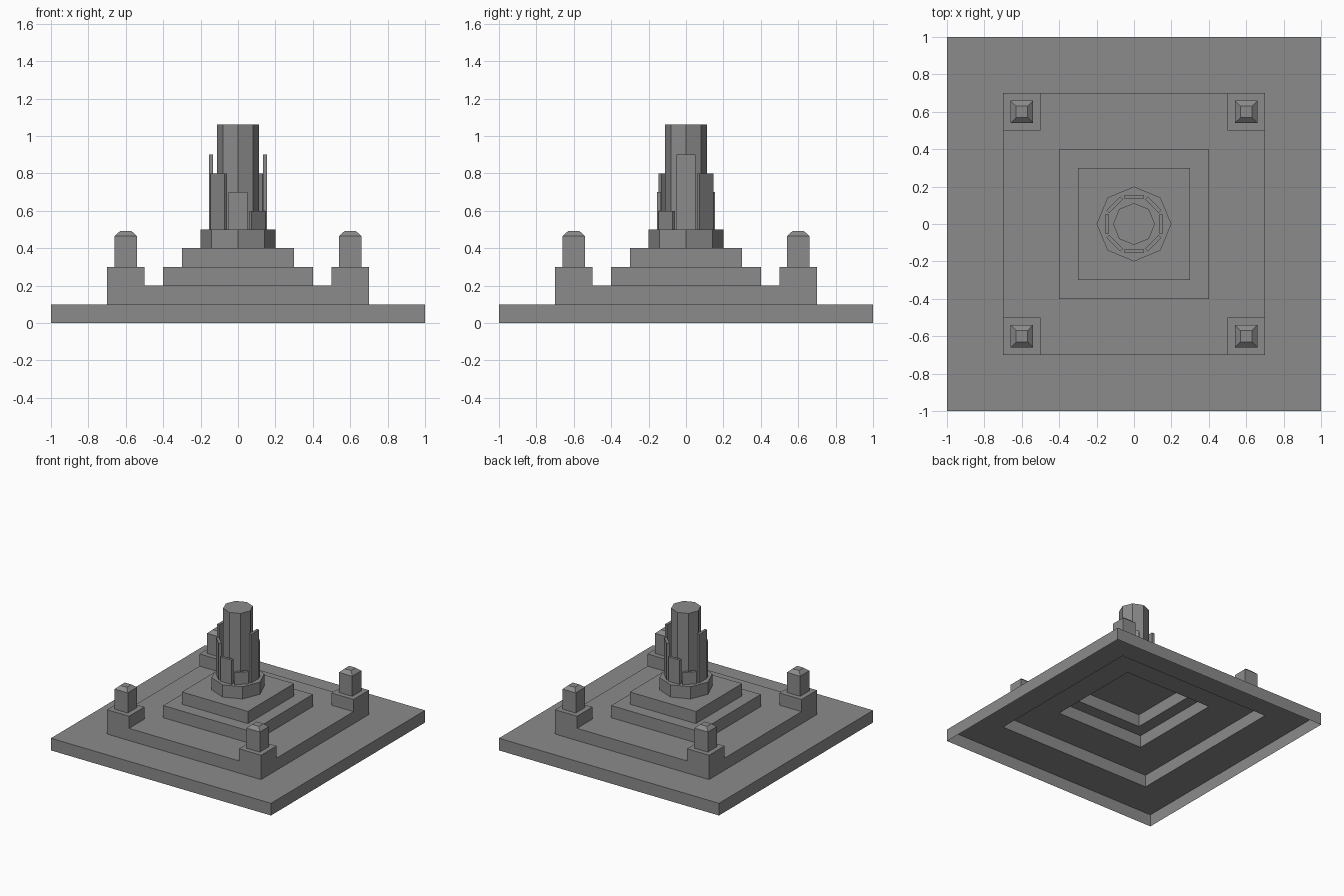
import bpy
import bmesh
from math import sin, cos, pi, sqrt

cube = bpy.data.objects.get("Cube")
if cube:
    bpy.data.objects.remove(cube, do_unlink=True)

# Single stone colour
stone = bpy.data.materials.new("grey_stone")
stone.use_nodes = True
STONE = (0.26, 0.26, 0.26, 1)
stone.diffuse_color = STONE
bsdf = next(n for n in stone.node_tree.nodes if n.type == 'BSDF_PRINCIPLED')
bsdf.inputs["Base Color"].default_value = STONE


def finish(name, bm):
    mesh = bpy.data.meshes.new(name)
    bm.to_mesh(mesh)
    bm.free()
    mesh.materials.append(stone)
    obj = bpy.data.objects.new(name, mesh)
    bpy.context.collection.objects.link(obj)
    return obj


def stack(name, sides, rings, at=(0, 0)):
    """Skin rings of (size, z), open below and capped on top.
    Size is the half width for squares, the corner radius otherwise."""
    bm = bmesh.new()
    turn, scale = (pi / 4, sqrt(2)) if sides == 4 else (0, 1)
    loops = []
    for size, z in rings:
        angles = [turn + 2 * pi * i / sides for i in range(sides)]
        loops.append([bm.verts.new((at[0] + size * scale * cos(a),
                                    at[1] + size * scale * sin(a), z))
                      for a in angles])
    for low, high in zip(loops, loops[1:]):
        for i in range(sides):
            j = (i + 1) % sides
            bm.faces.new((low[i], low[j], high[j], high[i]))
    bm.faces.new(loops[-1])
    return finish(name, bm)


def slab(name, angle, top):
    """Upright thin plate standing around the column."""
    width, depth, bottom, radius = 0.104, 0.021, 0.5, 0.145
    bm = bmesh.new()
    bmesh.ops.create_cube(bm, size=1)
    for v in bm.verts:
        v.co.x = v.co.x * depth + radius
        v.co.y *= width
        v.co.z = bottom + (v.co.z + 0.5) * (top - bottom)
    obj = finish(name, bm)
    obj.rotation_euler.z = angle


# Hollow stepped platform
steps = []
for level, half in enumerate((1.0, 0.7, 0.4, 0.3)):
    steps += [(half, level * 0.1), (half, level * 0.1 + 0.1)]
stack("stepped_platform", 4, steps)

# Corner plinths carrying short posts with bevelled tops
for side_x, x in (("right", -0.6), ("left", 0.6)):
    for side_y, y in (("front", -0.6), ("back", 0.6)):
        corner = f"{side_y}_{side_x}"
        stack(corner + "_plinth", 4, [(0.1, 0.2), (0.1, 0.3)], (x, y))
        stack(corner + "_post", 4,
              [(0.06, 0.3), (0.06, 0.465), (0.03, 0.492)], (x, y))

# Octagonal pedestal and column
stack("column_pedestal", 8, [(0.2, 0.4), (0.2, 0.5)])
stack("column", 8, [(0.112, 0.5), (0.112, 1.062)])

# Eight slabs of differing height, equal on opposite sides
for i in range(8):
    slab(f"column_slab_{i + 1}", i * pi / 4, (0.9, 0.8, 0.7, 0.6)[i % 4])
